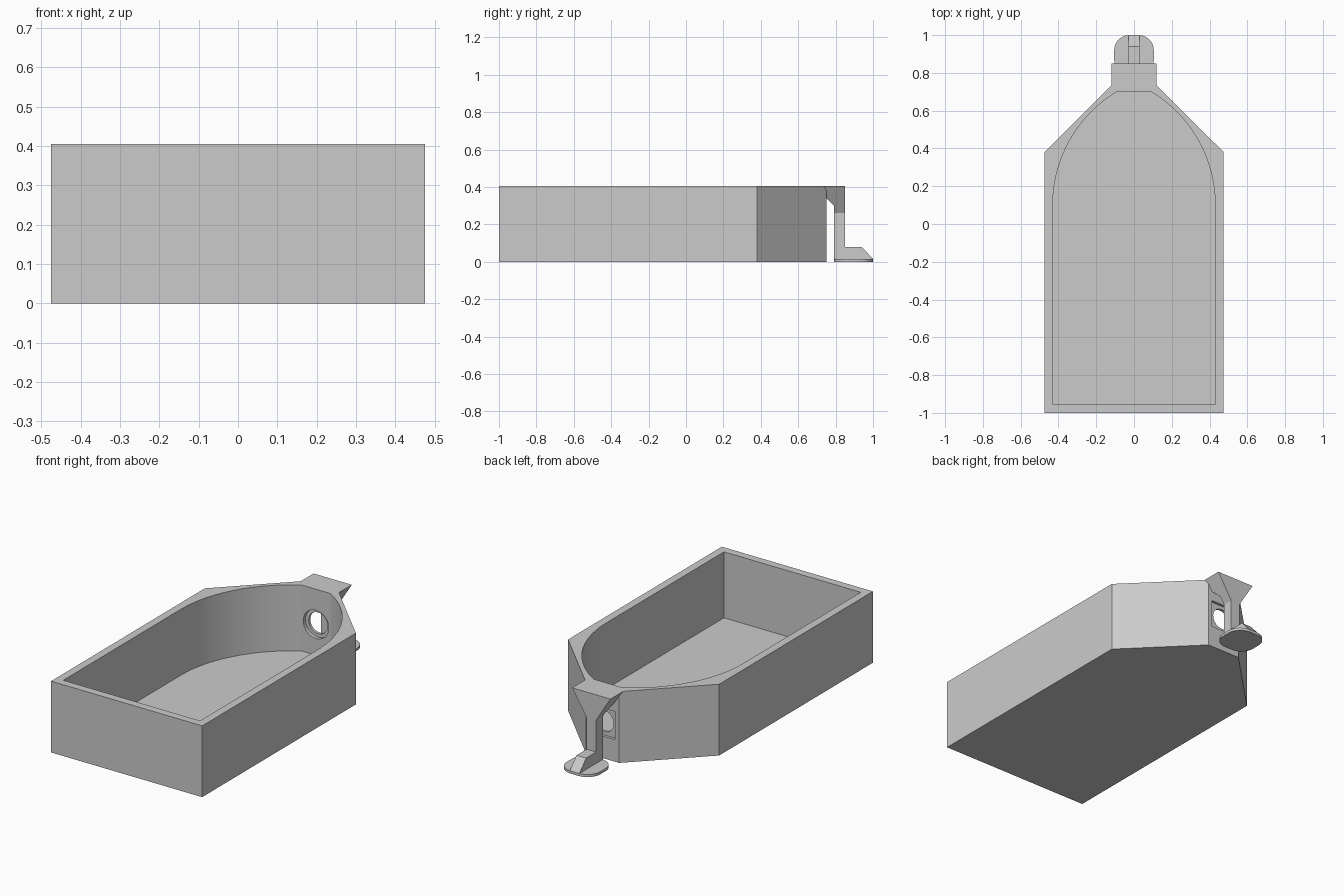
import bpy, bmesh
from math import sin, cos, pi, asin
from mathutils import Vector

cube = bpy.data.objects.get("Cube")
if cube:
    bpy.data.objects.remove(cube, do_unlink=True)

grey = bpy.data.materials.new("plain grey")
grey.use_nodes = True
grey.diffuse_color = (0.6, 0.6, 0.6, 1)
bsdf = next(n for n in grey.node_tree.nodes if n.type == 'BSDF_PRINCIPLED')
bsdf.inputs["Base Color"].default_value = grey.diffuse_color


def prism(name, points, start, end, axis='z'):
    """Extrude a flat profile between two positions along an axis."""
    place = {'x': lambda a, b, t: (t, a, b),
             'y': lambda a, b, t: (a, t, b),
             'z': lambda a, b, t: (a, b, t)}[axis]
    bm = bmesh.new()
    face = bm.faces.new([bm.verts.new(place(a, b, start)) for a, b in points])
    top = bmesh.ops.extrude_face_region(bm, geom=[face])
    shift = Vector(place(0, 0, end - start))
    bmesh.ops.translate(bm, vec=shift,
                        verts=[g for g in top["geom"] if isinstance(g, bmesh.types.BMVert)])
    bmesh.ops.recalc_face_normals(bm, faces=bm.faces)
    mesh = bpy.data.meshes.new(name)
    bm.to_mesh(mesh)
    bm.free()
    mesh.materials.append(grey)
    ob = bpy.data.objects.new(name, mesh)
    bpy.context.collection.objects.link(ob)
    return ob


def carve(ob, tool, operation='DIFFERENCE'):
    """Apply a boolean and discard the tool."""
    mod = ob.modifiers.new("carve", 'BOOLEAN')
    mod.operation, mod.object, mod.solver = operation, tool, 'EXACT'
    bpy.context.view_layer.update()
    graph = bpy.context.evaluated_depsgraph_get()
    mesh = bpy.data.meshes.new_from_object(ob.evaluated_get(graph))
    ob.modifiers.clear()
    ob.data = mesh
    bpy.data.objects.remove(tool, do_unlink=True)


def mirrored(half):
    """Complete a right-hand outline with its mirror image."""
    return half + [(-x, y) for x, y in reversed(half)]


def circle(radius, z, count=40):
    return [(radius * cos(2 * pi * i / count), z + radius * sin(2 * pi * i / count))
            for i in range(count)]


def smooth(ob):
    bpy.ops.object.select_all(action='DESELECT')
    ob.select_set(True)
    bpy.context.view_layer.objects.active = ob
    bpy.ops.object.shade_smooth_by_angle(angle=0.5)


HEIGHT = 0.405

# Tray body with a tapered back
tray = prism("tray", mirrored([(0.475, -1), (0.475, 0.38), (0.105, 0.75)]), 0, HEIGHT)

# Hollow whose sides curve in toward the back
R, steps = 0.70, 24
sweep = asin(0.6 / R)
curve = [(0.43 - R + R * cos(sweep * i / steps), 0.1 + R * sin(sweep * i / steps))
         for i in range(steps + 1)]
carve(tray, prism("hollow", mirrored([(0.43, -0.955)] + curve), 0.03, 0.5))

# Port in the back wall: round seat inside, through hole, square recess outside
PORT = 0.205
carve(tray, prism("port_seat", circle(0.08, PORT), 0.65, 0.72, 'y'))
carve(tray, prism("port_hole", circle(0.06, PORT), 0.65, 0.80, 'y'))
square = [(sx * 0.08, PORT + sz * 0.08) for sx, sz in ((-1, -1), (1, -1), (1, 1), (-1, 1))]
carve(tray, prism("port_recess", square, 0.735, 0.80, 'y'))
smooth(tray)

# Arm: side profile used for both the narrow strut and the flared bracket
arm = [(0.73, HEIGHT), (0.85, HEIGHT), (0.85, 0.08), (0.94, 0.08), (1, 0.015),
       (1, 0), (0.79, 0), (0.79, 0.30), (0.75, 0.34), (0.73, 0.38)]
prism("perch_strut", arm, -0.03, 0.03, 'x')
bracket = prism("perch_bracket", arm, -0.2, 0.2, 'x')
flare = mirrored([(0.03, 0.26), (0.12, HEIGHT)])
carve(bracket, prism("flare", flare, 0.6, 0.9, 'y'), 'INTERSECT')

# Rounded perch pad
r, half, mid = 0.08, 0.105, 0.895
pad = []
for q, (sx, sy) in enumerate(((1, 1), (-1, 1), (-1, -1), (1, -1))):
    for i in range(9):
        a = (q + i / 8) * pi / 2
        pad.append((sx * (half - r) + r * cos(a), mid + sy * (half - r) + r * sin(a)))
smooth(prism("perch_pad", pad, 0, 0.015))
